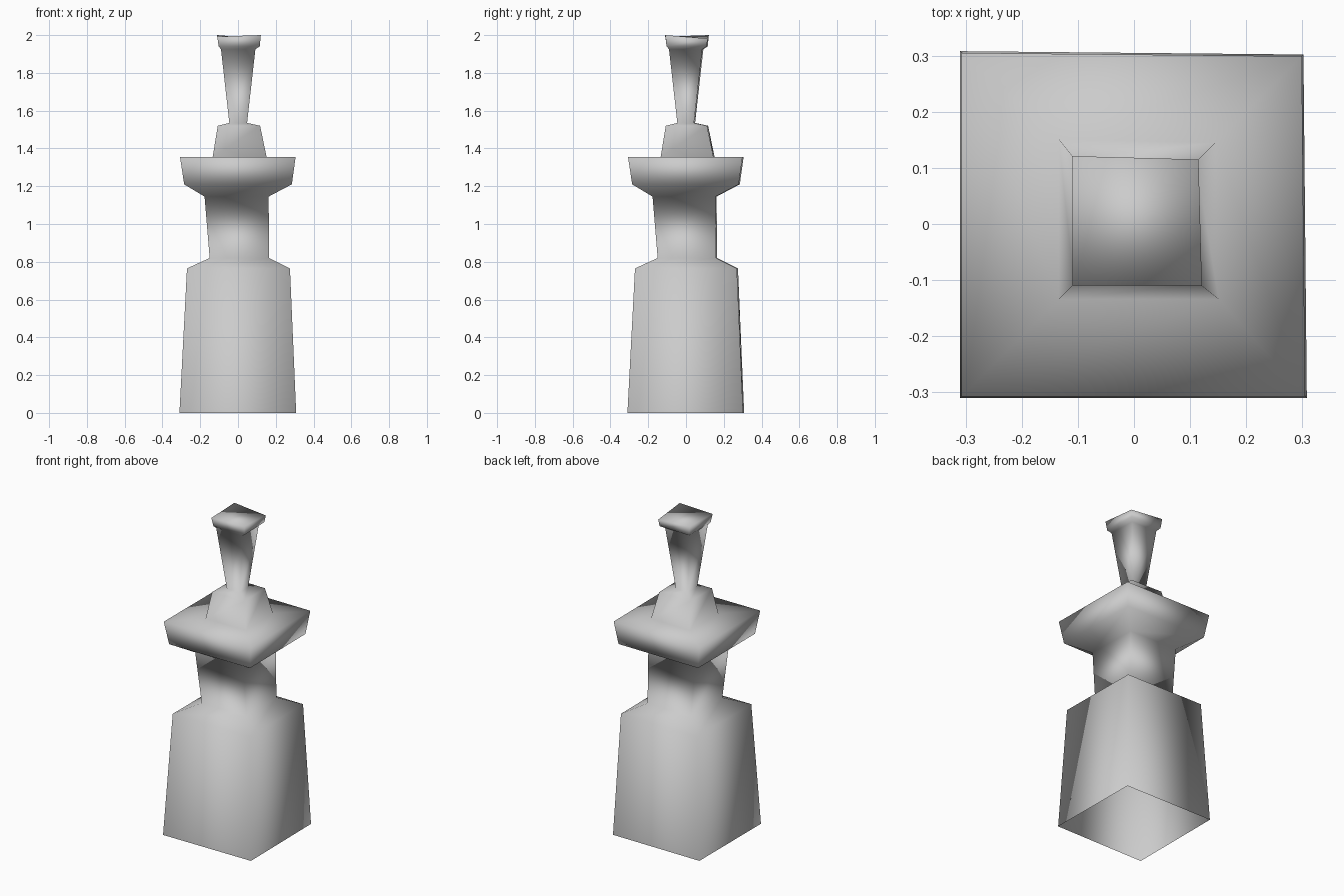
import bpy
import bmesh

default_cube = bpy.data.objects.get("Cube")
if default_cube:
    bpy.data.objects.remove(default_cube, do_unlink=True)

# One plain stone colour
stone = bpy.data.materials.new("plain grey")
stone.use_nodes = True
grey = (0.6, 0.6, 0.6, 1.0)
stone.diffuse_color = grey
stone.node_tree.nodes["Principled BSDF"].inputs["Base Color"].default_value = grey

# Square profile: height, low side and high side (the same in x and y)
PROFILE = [
    (0.0, -0.31, 0.308),     # foot
    (0.765, -0.27, 0.275),   # body shoulder
    (0.82, -0.15, 0.165),    # waist bottom
    (1.145, -0.177, 0.162),  # waist top
    (1.21, -0.285, 0.285),   # tray underside
    (1.355, -0.307, 0.305),  # tray rim
    (1.356, -0.134, 0.151),  # block bottom
    (1.52, -0.107, 0.117),   # block top
    (1.535, -0.046, 0.048),  # stem bottom
    (1.925, -0.09, 0.092),   # stem top
    (1.94, -0.102, 0.115),   # cap underside
    (2.0, -0.11, 0.121),     # cap top
]
INSET = 0.006  # the back left corner is slightly pulled in


def add_ring(bm, z, low, high):
    back = high - INSET
    corners = [(low, low), (high, low), (back, back), (low, high)]
    return [bm.verts.new((x, y, z)) for x, y in corners]


def build_square_column(name, profile):
    bm = bmesh.new()
    rings = [add_ring(bm, *level) for level in profile]
    for lower, upper in zip(rings, rings[1:]):
        for i in range(4):
            j = (i + 1) % 4
            bm.faces.new((lower[i], lower[j], upper[j], upper[i]))
    # Closed, slightly uneven cap; the foot stays open
    top = rings[-1]
    top[0].co.z -= 0.008
    top[2].co.z -= 0.018
    bm.faces.new(top)
    for face in bm.faces:
        face.smooth = True
    mesh = bpy.data.meshes.new(name)
    bm.to_mesh(mesh)
    bm.free()
    mesh.materials.append(stone)
    obj = bpy.data.objects.new(name, mesh)
    bpy.context.collection.objects.link(obj)
    return obj


build_square_column("square_pillar", PROFILE)
